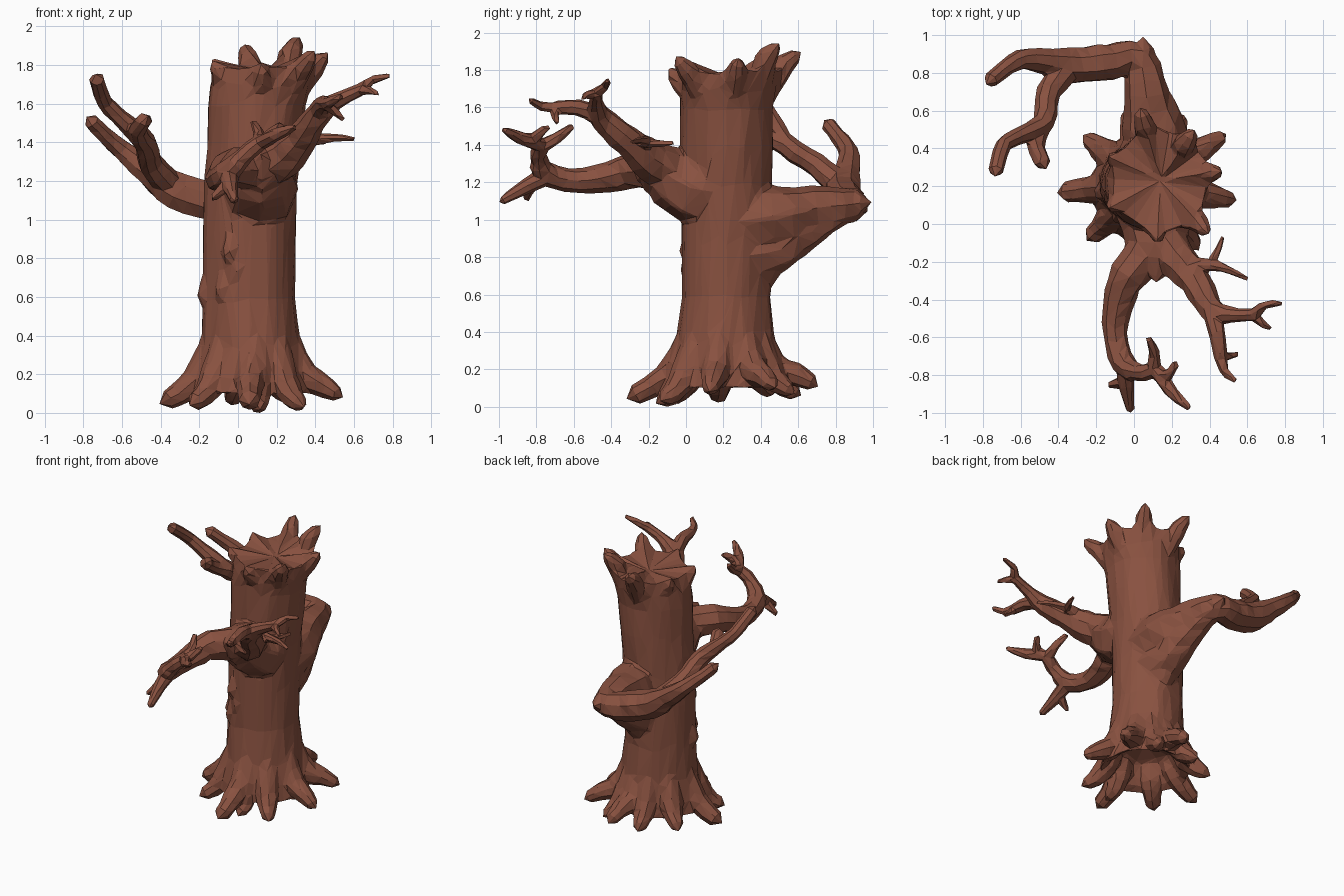
import bpy, bmesh, math, random
from mathutils import Vector

random.seed(4)
bm = bmesh.new()


def loft(rings, start=None, end=None):
    """Skin a list of vertex rings, closing both ends to a point."""
    for a, b in zip(rings, rings[1:]):
        for i in range(len(a)):
            j = (i + 1) % len(a)
            bm.faces.new((a[i], a[j], b[j], b[i]))
    for ring, tip in ((rings[0], start), (rings[-1], end)):
        if tip is None:
            tip = sum((v.co for v in ring), Vector()) / len(ring)
        c = bm.verts.new(tip)
        for i in range(len(ring)):
            bm.faces.new((ring[i], ring[(i + 1) % len(ring)], c))


def limb(pts, sides=8, steps=3, rough=0.07):
    """Gnarled tapering tube through (x, y, z, radius) points."""
    P = [Vector(p) for p in pts]
    path = []
    for i in range(len(P) - 1):
        p0, p1, p2, p3 = P[max(i - 1, 0)], P[i], P[i + 1], P[min(i + 2, len(P) - 1)]
        for s in range(steps):
            t = s / steps
            path.append(0.5 * (2 * p1 + (p2 - p0) * t + (2 * p0 - 5 * p1 + 4 * p2 - p3) * t * t
                               + (3 * p1 - p0 - 3 * p2 + p3) * t ** 3))
    path.append(P[-1])
    rings, u = [], None
    for i, p in enumerate(path):
        d = (path[min(i + 1, len(path) - 1)] - path[max(i - 1, 0)]).to_3d().normalized()
        u = d.orthogonal() if u is None else u - d * u.dot(d)
        u.normalize()
        w = d.cross(u)
        ring = []
        for k in range(sides):
            a = 2 * math.pi * k / sides
            r = p.w * (1 + random.uniform(-rough, rough))
            ring.append(bm.verts.new(p.to_3d() + (u * math.cos(a) + w * math.sin(a)) * r))
        rings.append(ring)
    loft(rings, end=path[-1].to_3d() + d * P[-1].w)


# Trunk: height, centre x, centre y, radius x, radius y (first two are the hollow underside)
N = 32
profile = [(0.27, .07, .2, .17, .17), (0.14, .07, .2, .25, .25), (0.11, .07, .2, .30, .30),
           (0.20, .07, .2, .285, .285), (0.35, .07, .21, .255, .26), (0.6, .06, .215, .24, .235),
           (0.9, .06, .215, .24, .235), (1.2, .07, .215, .24, .24), (1.4, .09, .215, .245, .245),
           (1.60, .10, .215, .255, .245), (1.70, .12, .22, .26, .255)]
flutes = [random.uniform(-.025, .025) for _ in range(N)]
rings = []
for z, cx, cy, rx, ry in profile:
    ring = []
    for k in range(N):
        a = 2 * math.pi * k / N
        f = 1 + flutes[k] + random.uniform(-.02, .02)
        ring.append(bm.verts.new((cx + rx * f * math.cos(a), cy + ry * f * math.sin(a), z)))
    rings.append(ring)

# Broken crown: a rim pulled outward and upward into lobes
lobes = [(.03, .62, 1.93), (.32, .50, 1.97), (.47, .28, 1.89), (.40, -.06, 1.90),
         (.12, -.10, 1.83), (-.14, .08, 1.84), (-.14, .36, 1.85)]
rim = []
for k in range(N):
    a = 2 * math.pi * k / N
    p = Vector((.14 + .245 * math.cos(a), .23 + .255 * math.sin(a), 1.79))
    best, tip = 0, p
    for l in lobes:
        da = (math.atan2(l[1] - .23, l[0] - .14) - a + math.pi) % (2 * math.pi) - math.pi
        w = math.exp(-(da / .24) ** 2)
        if w > best:
            best, tip = w, Vector(l)
    rim.append(bm.verts.new(p.lerp(tip, best)))
rings.append(rim)
loft(rings, start=(.07, .2, .32), end=(.14, .23, 1.78))
for x, y, z in lobes:
    v = Vector((x - .14, y - .23, 0))
    limb([(.14 + v.x * .5, .23 + v.y * .5, 1.66, .05), (.14 + v.x * .72, .23 + v.y * .72, z - .11, .06),
          (.14 + v.x * .92, .23 + v.y * .92, z - .04, .035)])

# Roots flaring out of the base
for x, y, z, r in [(-.36, .17, .08, .055), (-.24, .45, .10, .045), (-.22, -.06, .07, .05),
                   (.06, -.27, .075, .055), (.11, -.13, .045, .04), (.32, -.11, .06, .045),
                   (.51, .13, .11, .042), (.46, .46, .13, .04),
                   (.13, .67, .14, .045), (-.03, .58, .09, .045), (.25, .55, .10, .04)]:
    d = Vector((x - .07, y - .21, 0))
    n = d.normalized()
    p, q = n * .19, n * .19 + d * .15
    limb([(.07 + p.x, .21 + p.y, .44, .05), (.07 + q.x, .21 + q.y, .23, .08),
          (.07 + d.x * .82, .21 + d.y * .82, z + .045, .064), (x, y, z, r)])

# Knots in the bark
for x, y, z, r in [(-.04, .01, .84, .04), (.0, .01, .74, .035), (-.08, .04, .64, .035),
                   (-.16, .17, .62, .045), (.1, .42, .72, .07), (.02, .03, 1.0, .045)]:
    limb([(x, y, z + .1, r * .6), (x, y, z, r * 1.2), (x, y + .01, z - .06, r * .6)])

# Back arm, with a thick buttress beneath it
limb([(.10, .25, 1.00, .20), (.11, .46, 1.02, .18), (.07, .68, 1.07, .125), (.025, .88, 1.09, .09),
      (-.12, .86, 1.10, .10), (-.32, .84, 1.16, .10), (-.46, .86, 1.26, .075),
      (-.60, .87, 1.37, .055), (-.70, .81, 1.46, .045), (-.76, .76, 1.52, .042)])
limb([(.10, .25, .82, .17), (.10, .44, .84, .14), (.09, .58, .91, .11), (.06, .75, 1.02, .09),
      (.04, .91, 1.09, .065)])
limb([(.04, .84, 1.09, .085), (.045, .935, 1.10, .06)])
limb([(-.34, .84, 1.18, .08), (-.45, .70, 1.30, .065), (-.48, .54, 1.41, .06),
      (-.60, .47, 1.53, .047), (-.69, .42, 1.62, .043), (-.73, .28, 1.74, .04)])
limb([(-.48, .54, 1.40, .055), (-.52, .42, 1.47, .048), (-.48, .32, 1.53, .042)])

# Front arm base
limb([(.10, .20, 1.14, .20), (.11, .02, 1.19, .20), (.12, -.13, 1.27, .145), (.12, -.22, 1.31, .10)])
# Front left arm and its hand
limb([(.10, -.12, 1.27, .12), (-.03, -.27, 1.28, .10), (-.085, -.42, 1.24, .082),
      (-.10, -.58, 1.22, .066), (-.06, -.73, 1.25, .065), (.0, -.79, 1.31, .052)])
limb([(-.05, -.74, 1.25, .052), (-.04, -.85, 1.19, .042), (-.02, -.98, 1.115, .025)])
limb([(-.04, -.82, 1.21, .035), (-.09, -.845, 1.16, .028), (-.13, -.85, 1.12, .018)])
limb([(-.02, -.77, 1.29, .05), (.05, -.79, 1.36, .046), (.12, -.78, 1.41, .042),
      (.20, -.89, 1.45, .035), (.29, -.97, 1.49, .019)])
limb([(.10, -.78, 1.40, .04), (.11, -.69, 1.45, .031), (.08, -.61, 1.51, .021)])
limb([(.13, -.79, 1.41, .036), (.18, -.80, 1.46, .03), (.22, -.74, 1.50, .021)])
# Front right arm and its twigs
limb([(.12, -.06, 1.27, .13), (.23, -.19, 1.33, .11), (.33, -.31, 1.43, .085),
      (.41, -.45, 1.55, .066), (.52, -.48, 1.63, .042), (.65, -.48, 1.69, .032)])
limb([(.63, -.48, 1.68, .031), (.69, -.43, 1.73, .024), (.78, -.42, 1.755, .015)])
limb([(.63, -.48, 1.68, .029), (.68, -.53, 1.68, .021), (.72, -.55, 1.66, .015)])
limb([(.40, -.43, 1.55, .055), (.44, -.58, 1.61, .045), (.46, -.71, 1.61, .036)])
limb([(.46, -.70, 1.61, .033), (.48, -.78, 1.62, .026), (.535, -.83, 1.65, .017)])
limb([(.455, -.69, 1.61, .03), (.50, -.70, 1.57, .022), (.545, -.69, 1.53, .015)])
limb([(.25, -.22, 1.38, .055), (.35, -.22, 1.42, .042), (.43, -.22, 1.43, .028),
      (.52, -.25, 1.435, .02), (.60, -.29, 1.43, .012)])
limb([(.40, -.22, 1.42, .025), (.44, -.15, 1.42, .02), (.47, -.07, 1.42, .013)])

# Fuse everything into one skin
bmesh.ops.recalc_face_normals(bm, faces=bm.faces)
mesh = bpy.data.meshes.new("gnarled_tree")
bm.to_mesh(mesh)
bm.free()
tree = bpy.data.objects.new("gnarled_tree", mesh)
bpy.context.collection.objects.link(tree)
bpy.context.view_layer.objects.active = tree
tree.select_set(True)
fuse = tree.modifiers.new("fuse", 'REMESH')
fuse.mode = 'VOXEL'
fuse.voxel_size = 0.009
bpy.ops.object.modifier_apply(modifier="fuse")

# Blend the joints on the trunk strongly, the thin twigs only a little
group = tree.vertex_groups.new(name="blend")
for v in tree.data.vertices:
    near = math.hypot(v.co.x - .08, v.co.y - .25) < .43 and .18 < v.co.z < 1.75
    group.add([v.index], 1.0 if near else 0.12, 'REPLACE')
soften = tree.modifiers.new("soften", 'SMOOTH')
soften.iterations = 25
soften.factor = 0.6
soften.vertex_group = "blend"
bpy.ops.object.modifier_apply(modifier="soften")

# Reduce to irregular flat facets
facet = tree.modifiers.new("facet", 'DECIMATE')
facet.ratio = min(1, 3400 / (2 * len(tree.data.polygons)))
bpy.ops.object.modifier_apply(modifier="facet")

# Settle the lowest root on the ground
low = min(v.co.z for v in tree.data.vertices)
for v in tree.data.vertices:
    v.co.z -= low

bark = bpy.data.materials.new("reddish_brown_bark")
bark.diffuse_color = (0.25, 0.083, 0.051, 1)
tree.data.materials.clear()
tree.data.materials.append(bark)
for f in tree.data.polygons:
    f.use_smooth = False
    f.material_index = 0
